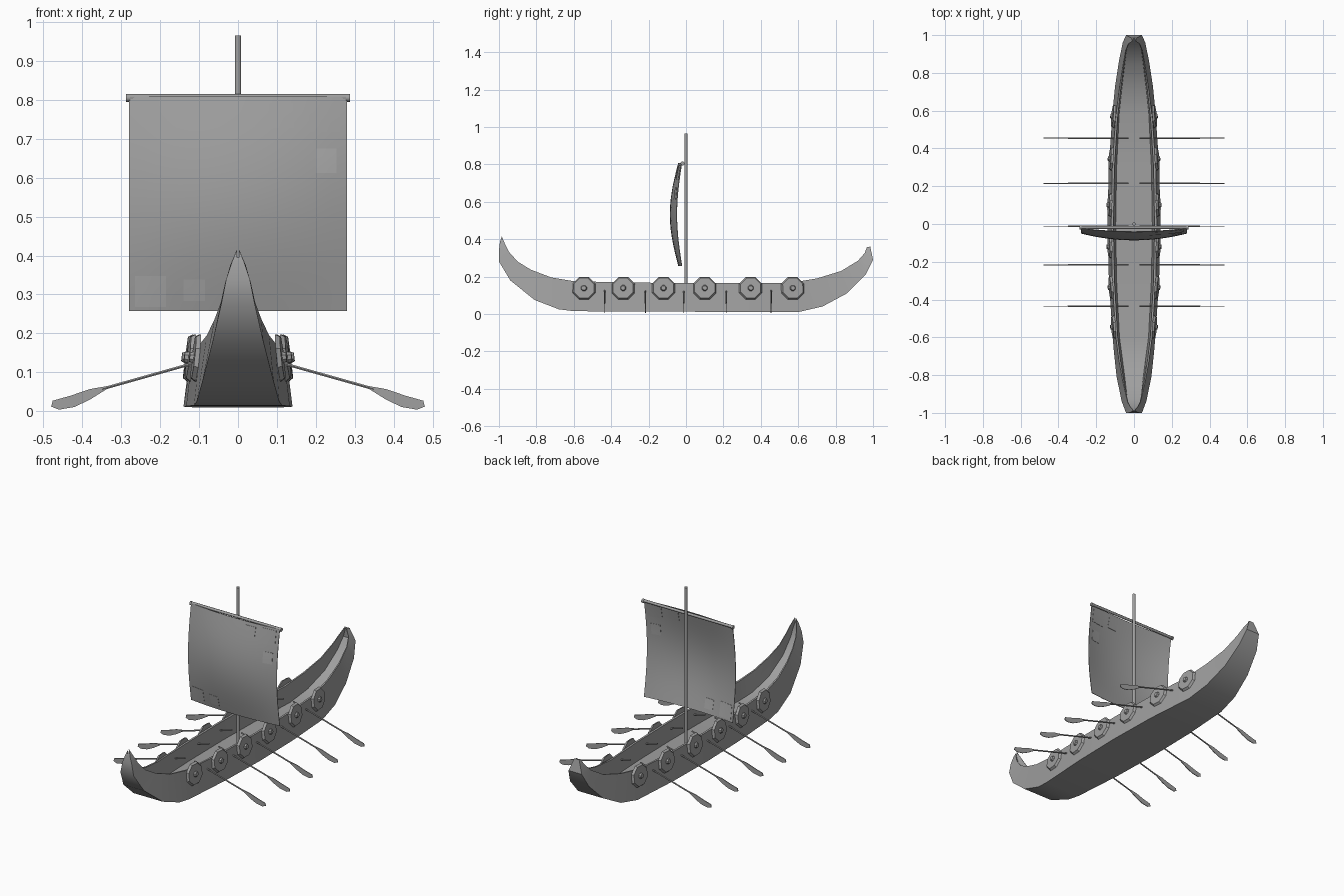
import bpy, bmesh, math
from mathutils import Vector, Matrix

cube = bpy.data.objects.get("Cube")
if cube:
    bpy.data.objects.remove(cube, do_unlink=True)


def material(name, value):
    mat = bpy.data.materials.new(name)
    mat.use_nodes = True
    color = (value, value, value, 1)
    mat.diffuse_color = color
    mat.node_tree.nodes["Principled BSDF"].inputs["Base Color"].default_value = color
    return mat


GREY = material("mid grey", 0.35)
PALE = material("pale grey", 0.39)


def finish(bm, name, mat=GREY, angle=30, solid=True):
    if solid:
        bmesh.ops.recalc_face_normals(bm, faces=bm.faces)
    mesh = bpy.data.meshes.new(name)
    bm.to_mesh(mesh)
    bm.free()
    mesh.materials.append(mat)
    obj = bpy.data.objects.new(name, mesh)
    bpy.context.collection.objects.link(obj)
    bpy.ops.object.select_all(action="DESELECT")
    obj.select_set(True)
    bpy.context.view_layer.objects.active = obj
    bpy.ops.object.shade_smooth_by_angle(angle=math.radians(angle))
    return obj


def rod(bm, start, end, r1, r2=None, sides=8):
    """Tapered cylinder between two points."""
    start, end = Vector(start), Vector(end)
    axis = end - start
    turn = axis.to_track_quat("Z", "Y").to_matrix().to_4x4()
    spin = Matrix.Rotation(math.pi / sides, 4, "Z")
    bmesh.ops.create_cone(bm, cap_ends=True, segments=sides, radius1=r1,
                          radius2=r1 if r2 is None else r2, depth=axis.length,
                          matrix=Matrix.Translation((start + end) / 2) @ turn @ spin)


# Hull: stations of bottom (y, z, half width) and gunwale (y, z, half width)
STATIONS = [
    (-.995, .385, .015, -.985, .415, .003),
    (-1, .34, .03, -.968, .375, .02),
    (-1, .28, .042, -.945, .33, .033),
    (-.94, .18, .065, -.9, .28, .044),
    (-.81, .075, .092, -.83, .237, .06),
    (-.68, .025, .106, -.72, .195, .08),
    (-.6, .015, .113, -.6, .175, .096),
    (-.3, .013, .133, -.3, .168, .115),
    (0, .012, .14, 0, .165, .121),
    (.3, .011, .134, .3, .165, .115),
    (.6, .01, .113, .55, .165, .098),
    (.73, .04, .1, .7, .19, .08),
    (.86, .11, .08, .83, .23, .06),
    (.96, .21, .06, .92, .285, .044),
    (1, .29, .042, .955, .325, .03),
    (.985, .36, .015, .967, .357, .008),
]
bm = bmesh.new()
rings = []
for yb, zb, wb, yt, zt, wt in STATIONS:
    yf, zf = yb + (yt - yb) * .35, zb + (zt - zb) * .35
    half = [(wb, yb, zb), (wt, yt, zt), (wt * .9, yt, zt), (wt * .8, yf, zf)]
    ring = half + [(-x, y, z) for x, y, z in reversed(half)]
    rings.append([bm.verts.new(p) for p in ring])
for a, b in zip(rings, rings[1:]):
    for i in range(len(a)):
        j = (i + 1) % len(a)
        bm.faces.new((a[i], a[j], b[j], b[i]))
for ring in (rings[0], rings[-1]):
    bm.faces.new(ring)
finish(bm, "hull", angle=35)


def hull_side(y):
    """Bottom and gunwale half widths at a position along the hull."""
    for p, q in zip(STATIONS, STATIONS[1:]):
        if p[0] <= y <= q[0] and q[0] > p[0]:
            t = (y - p[0]) / (q[0] - p[0])
            return p[2] + (q[2] - p[2]) * t, p[5] + (q[5] - p[5]) * t


# Round shields with a raised boss, hung along both sides
for side, label in ((1, "left"), (-1, "right")):
    for n, y in enumerate((-.545, -.335, -.12, .1, .345, .57)):
        wb, wt = hull_side(y)
        ahead, behind = hull_side(y + .02), hull_side(y - .02)
        slope = (ahead[0] - behind[0]) / .04
        normal = Vector((side, -slope, (wb - wt) / .155)).normalized()
        centre = Vector((side * (wb + (wt - wb) * .8), y, .137))
        bm = bmesh.new()
        rod(bm, centre, centre + normal * .012, .066, .058)
        rod(bm, centre, centre + normal * .022, .022, .012)
        finish(bm, f"{label}_shield_{n + 1}", angle=20)

# Oars: slim shaft with a flat upright blade
BLADE = [(.32, .068), (.345, .063), (.38, .057), (.43, .04), (.476, .027),
         (.48, .012), (.46, .004), (.42, .011), (.38, .03), (.345, .052)]
for side, label in ((1, "left"), (-1, "right")):
    for n, y in enumerate((-.435, -.217, -.012, .215, .455)):
        bm = bmesh.new()
        rod(bm, (side * .03, y, .147), (side * .35, y, .057), .004, sides=6)
        faces = []
        front = [bm.verts.new((side * x, y - .002, z)) for x, z in BLADE]
        back = [bm.verts.new((side * x, y + .002, z)) for x, z in BLADE]
        bm.faces.new(front)
        bm.faces.new(back)
        for i in range(len(BLADE)):
            j = (i + 1) % len(BLADE)
            bm.faces.new((front[i], front[j], back[j], back[i]))
        finish(bm, f"{label}_oar_{n + 1}")

# Mast and yard
bm = bmesh.new()
rod(bm, (0, 0, .05), (0, 0, .965), .009)
finish(bm, "mast", angle=50)
bm = bmesh.new()
rod(bm, (-.28, -.018, .807), (.28, -.018, .807), .008)
for s in (-1, 1):
    rod(bm, (s * .278, -.018, .805), (s * .288, -.018, .805), .011)
finish(bm, "yard", angle=50)

SAIL_W, SAIL_LOW, SAIL_TOP = .28, .257, .808


def sail_y(x, z):
    """Depth of the wind-filled sail."""
    v = (z - SAIL_LOW) / (SAIL_TOP - SAIL_LOW)
    belly = math.sin(math.pi * v)
    return -.022 - .027 * belly - (.018 + .018 * belly) * (1 - (x / SAIL_W) ** 2)


def cloth(name, x0, x1, z0, z1, steps, thick, mat):
    """Thin panel that follows the sail's curve."""
    bm = bmesh.new()
    grid = [[[bm.verts.new((x, sail_y(x, z) + d, z))
              for x in (x0 + (x1 - x0) * i / steps for i in range(steps + 1))]
             for z in (z0 + (z1 - z0) * k / steps for k in range(steps + 1))]
            for d in (-thick, thick)]
    for sheet in grid:
        for a, b in zip(sheet, sheet[1:]):
            for i in range(steps):
                bm.faces.new((a[i], a[i + 1], b[i + 1], b[i]))

    def border(g):
        return (g[0][:-1] + [r[-1] for r in g[:-1]] + g[-1][:0:-1]
                + [r[0] for r in g[:0:-1]])

    front, back = border(grid[0]), border(grid[1])
    for i in range(len(front)):
        j = (i + 1) % len(front)
        bm.faces.new((front[i], front[j], back[j], back[i]))
    finish(bm, name, mat)


# Sail and its sewn patches
cloth("sail", -SAIL_W, SAIL_W, SAIL_LOW, SAIL_TOP, 14, .0015, GREY)
PATCHES = [(.08, .142, .728, .79, GREY), (.182, .262, .717, .797, GREY),
           (.2, .253, .612, .675, PALE), (-.265, -.185, .268, .347, PALE),
           (-.14, -.085, .283, .338, PALE)]
for n, (x0, x1, z0, z1, mat) in enumerate(PATCHES):
    cloth(f"sail_patch_{n + 1}", x0, x1, z0, z1, 3, .003, mat)
